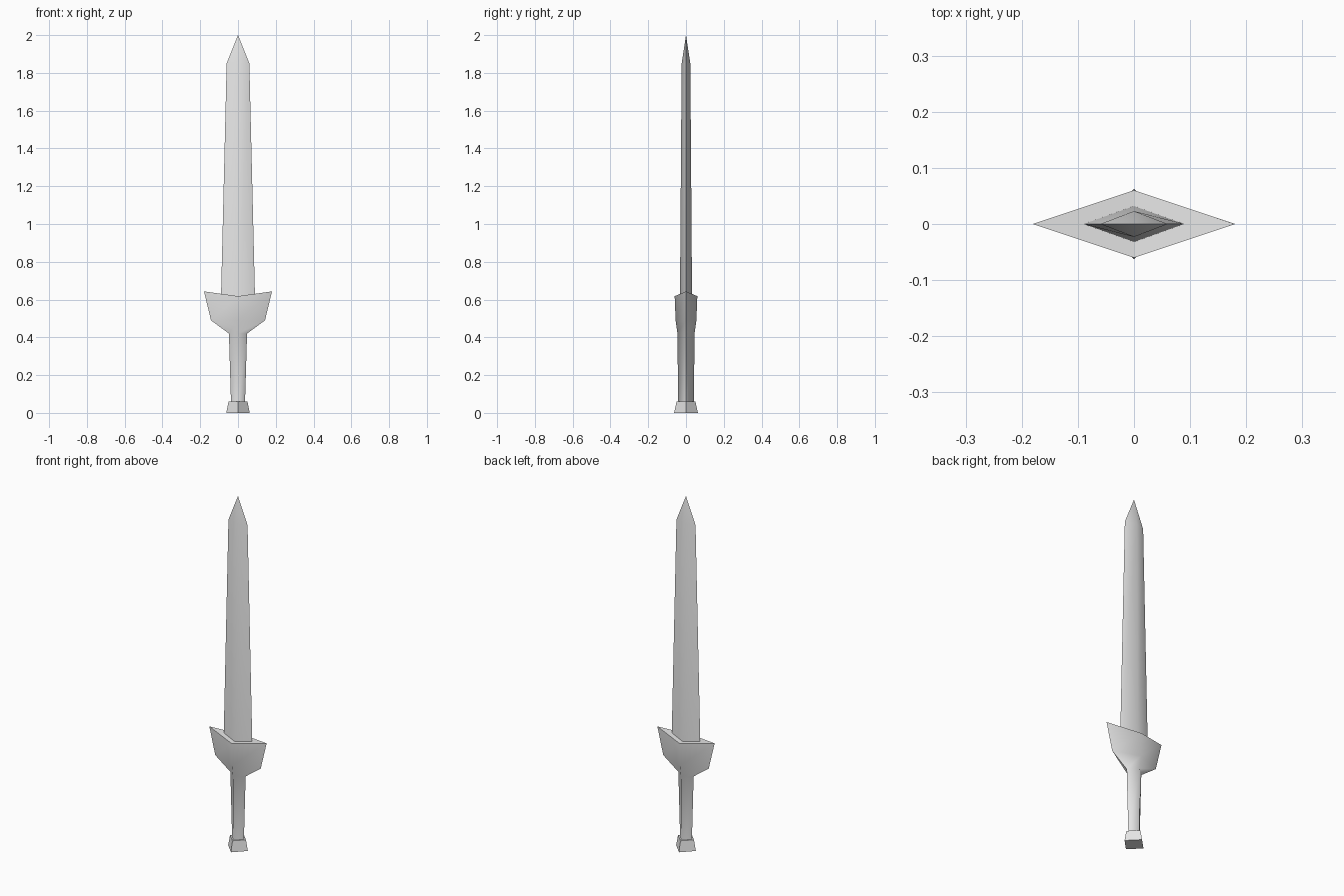
import bpy
import bmesh

cube = bpy.data.objects.get("Cube")
if cube:
    bpy.data.objects.remove(cube, do_unlink=True)

steel = bpy.data.materials.new("grey_steel")
steel.use_nodes = True
GREY = (0.8, 0.8, 0.8, 1)
steel.diffuse_color = GREY
steel.node_tree.nodes["Principled BSDF"].inputs["Base Color"].default_value = GREY


def diamond_loft(name, rings, tip=None, smooth=True):
    """Loft diamond sections (half_x, half_y, z at sides, z at front and back)."""
    bm = bmesh.new()
    loops = []
    for hx, hy, zx, zy in rings:
        corners = ((hx, 0, zx), (0, hy, zy), (-hx, 0, zx), (0, -hy, zy))
        loops.append([bm.verts.new(c) for c in corners])
    for low, high in zip(loops, loops[1:]):
        for i in range(4):
            j = (i + 1) % 4
            bm.faces.new((low[i], low[j], high[j], high[i]))
    # End caps, folded along the front-to-back line
    ends = [loops[0]]
    if tip is None:
        ends.append(loops[-1])
    else:
        point = bm.verts.new((0, 0, tip))
        for i in range(4):
            bm.faces.new((loops[-1][i], loops[-1][(i + 1) % 4], point))
    caps = []
    for a, b, c, d in ends:
        caps += [bm.faces.new((a, b, d)), bm.faces.new((b, c, d))]
    bmesh.ops.recalc_face_normals(bm, faces=bm.faces)
    # Keep the cutting edges and cap rims sharp, the middle ridges soft
    for face in bm.faces:
        face.smooth = smooth
    for edge in bm.edges:
        on_side = all(abs(v.co.y) < 1e-5 for v in edge.verts)
        on_rim = any(f in caps for f in edge.link_faces)
        edge.smooth = not (on_side or on_rim)
    mesh = bpy.data.meshes.new(name)
    bm.to_mesh(mesh)
    bm.free()
    mesh.materials.append(steel)
    obj = bpy.data.objects.new(name, mesh)
    bpy.context.collection.objects.link(obj)
    return obj


# Blade with a tapering body and pointed tip
diamond_loft("blade", [(0.09, 0.032, 0.61, 0.61),
                       (0.06, 0.023, 1.85, 1.85)], tip=2.0)

# Grip flaring into the guard, whose wings rise at the sides
diamond_loft("grip_and_guard", [(0.037, 0.042, 0.05, 0.05),
                                (0.048, 0.045, 0.42, 0.42),
                                (0.143, 0.055, 0.49, 0.49),
                                (0.18, 0.06, 0.643, 0.618)])

# Flared pommel
diamond_loft("pommel", [(0.062, 0.063, 0, 0),
                        (0.05, 0.05, 0.06, 0.06)], smooth=False)
